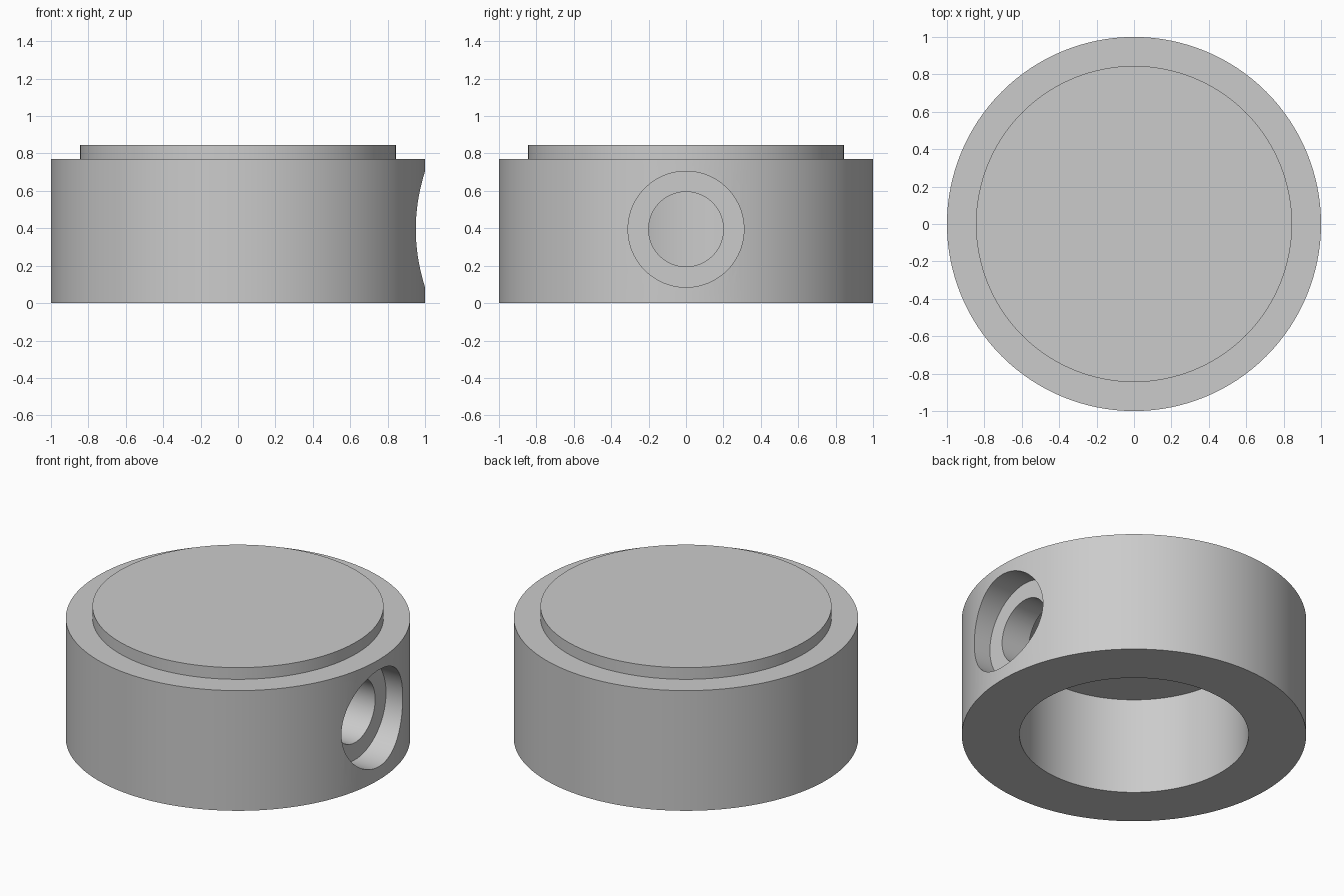
import bpy
import bmesh
from math import tau, pi
from mathutils import Matrix, Vector

cube = bpy.data.objects.get("Cube")
if cube:
    bpy.data.objects.remove(cube, do_unlink=True)

# Single grey material
grey = bpy.data.materials.new("plain grey")
grey.use_nodes = True
colour = (0.6, 0.6, 0.6, 1)
grey.diffuse_color = colour
grey.node_tree.nodes["Principled BSDF"].inputs["Base Color"].default_value = colour


def lathe(name, profile, steps, matrix=Matrix()):
    """Revolve (radius, height) points, which start and end on the axis."""
    bm = bmesh.new()
    verts = [bm.verts.new((r, 0, h)) for r, h in profile]
    edges = [bm.edges.new(pair) for pair in zip(verts, verts[1:])]
    bmesh.ops.spin(bm, geom=verts + edges, cent=(0, 0, 0), axis=(0, 0, 1),
                   angle=tau, steps=steps)
    bmesh.ops.remove_doubles(bm, verts=bm.verts, dist=1e-4)
    bmesh.ops.recalc_face_normals(bm, faces=bm.faces)
    bm.transform(matrix)
    mesh = bpy.data.meshes.new(name)
    bm.to_mesh(mesh)
    bm.free()
    mesh.materials.append(grey)
    obj = bpy.data.objects.new(name, mesh)
    bpy.context.collection.objects.link(obj)
    return obj


# Round cap with raised top disc and blind bore underneath
body_r, disc_r, bore_r = 1.0, 0.845, 0.665
shoulder, top, ceiling = 0.77, 0.845, 0.62
cap = lathe("round_cap", [
    (0, ceiling), (bore_r, ceiling), (bore_r, 0), (body_r, 0),
    (body_r, shoulder), (disc_r, shoulder), (disc_r, top), (0, top)], 128)

# Stepped side hole, running along x into the bore
hole_r, recess_r, recess_floor, hole_z = 0.2, 0.31, 0.832, 0.395
aim = Matrix.Translation(Vector((0, 0, hole_z))) @ Matrix.Rotation(pi / 2, 4, "Y")
cutter = lathe("side_hole_cutter", [
    (0, 0.4), (hole_r, 0.4), (hole_r, recess_floor),
    (recess_r, recess_floor), (recess_r, 1.2), (0, 1.2)], 96, aim)
cutter.hide_render = True

cut = cap.modifiers.new("side_hole", "BOOLEAN")
cut.operation = "DIFFERENCE"
cut.solver = "EXACT"
cut.object = cutter

# Apply the cut, then smooth the round walls
bpy.ops.object.select_all(action="DESELECT")
cap.select_set(True)
bpy.context.view_layer.objects.active = cap
bpy.ops.object.modifier_apply(modifier=cut.name)
bpy.data.objects.remove(cutter, do_unlink=True)
bpy.ops.object.shade_smooth_by_angle(angle=pi / 6)
